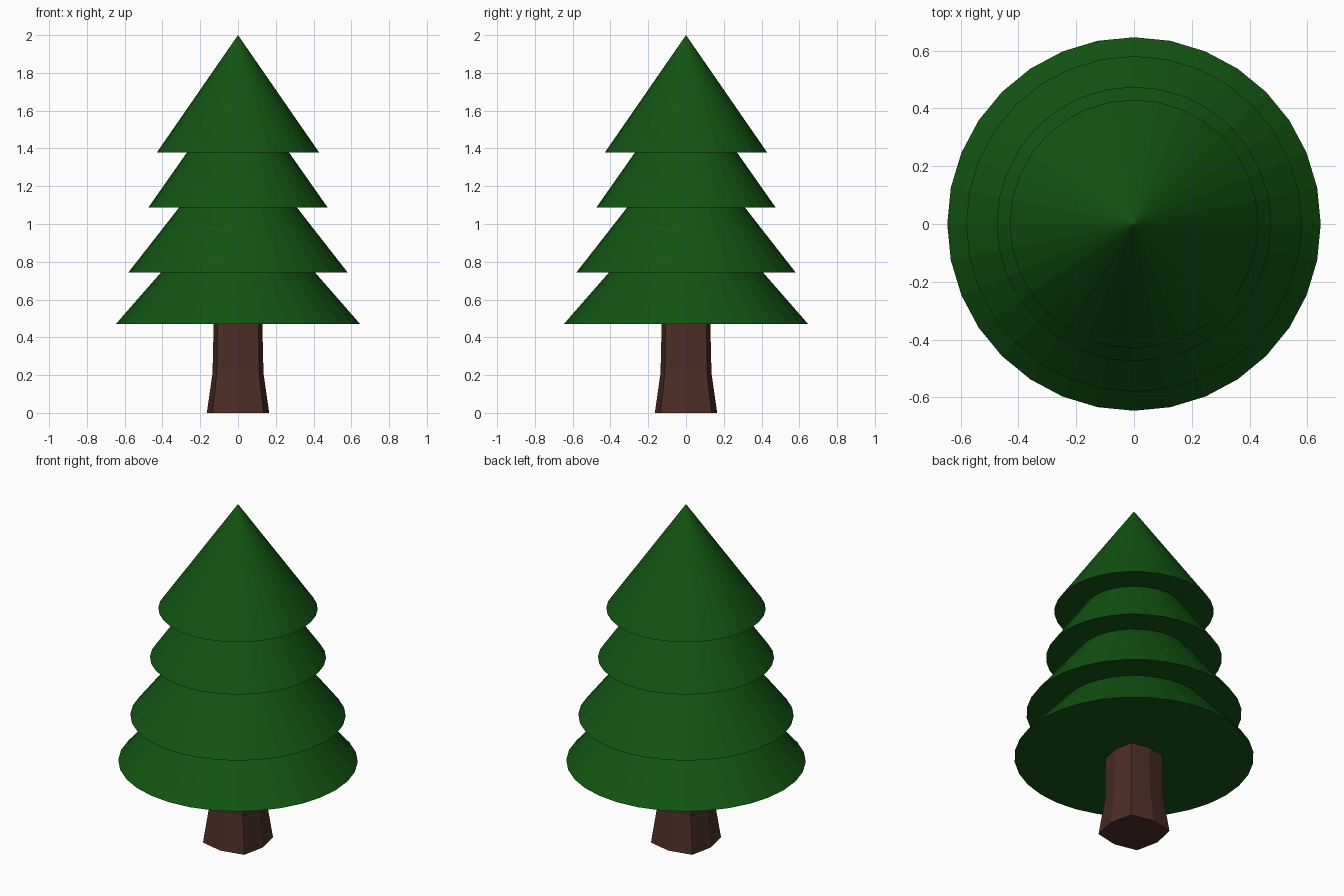
import bpy, bmesh, math

if "Cube" in bpy.data.objects:
    bpy.data.objects.remove(bpy.data.objects["Cube"])


def material(name, rgb):
    m = bpy.data.materials.new(name)
    m.diffuse_color = (*rgb, 1.0)
    m.use_nodes = True
    m.node_tree.nodes["Principled BSDF"].inputs["Base Color"].default_value = m.diffuse_color
    return m


green = material("pine_green", (0.006, 0.09, 0.006))
brown = material("bark_brown", (0.072, 0.026, 0.018))


def finish(bm, name, mat):
    bmesh.ops.recalc_face_normals(bm, faces=bm.faces)
    mesh = bpy.data.meshes.new(name)
    bm.to_mesh(mesh)
    bm.free()
    mesh.materials.append(mat)
    obj = bpy.data.objects.new(name, mesh)
    bpy.context.collection.objects.link(obj)


# Foliage tiers: 32-sided closed cones (base radius, base height, tip height)
tiers = [(0.646, 0.471, 1.21), (0.581, 0.743, 1.486),
         (0.475, 1.087, 1.763), (0.43, 1.378, 2.0)]
SIDES = 32
for i, (radius, base, tip) in enumerate(tiers):
    bm = bmesh.new()
    ring = []
    for k in range(SIDES):
        a = 2 * math.pi * k / SIDES
        ring.append(bm.verts.new((radius * math.cos(a), radius * math.sin(a), base)))
    top = bm.verts.new((0, 0, tip))
    bm.faces.new(ring)
    for k in range(SIDES):
        bm.faces.new((ring[k], ring[(k + 1) % SIDES], top))
    finish(bm, f"foliage_tier_{i + 1}", green)

# Trunk: eight-sided rounded square, flared at the foot
# (height, radius on the axes, radius on the corners)
levels = [(0.0, 0.165, 0.192), (0.21, 0.135, 0.158), (0.50, 0.128, 0.154)]
bm = bmesh.new()
rings = []
for z, side, corner in levels:
    ring = []
    for k in range(8):
        a = math.pi * k / 4
        r = corner if k % 2 else side
        ring.append(bm.verts.new((r * math.cos(a), r * math.sin(a), z)))
    rings.append(ring)
for lower, upper in zip(rings, rings[1:]):
    for k in range(8):
        n = (k + 1) % 8
        bm.faces.new((lower[k], lower[n], upper[n], upper[k]))
bm.faces.new(rings[0])
bm.faces.new(rings[-1])
finish(bm, "trunk", brown)
